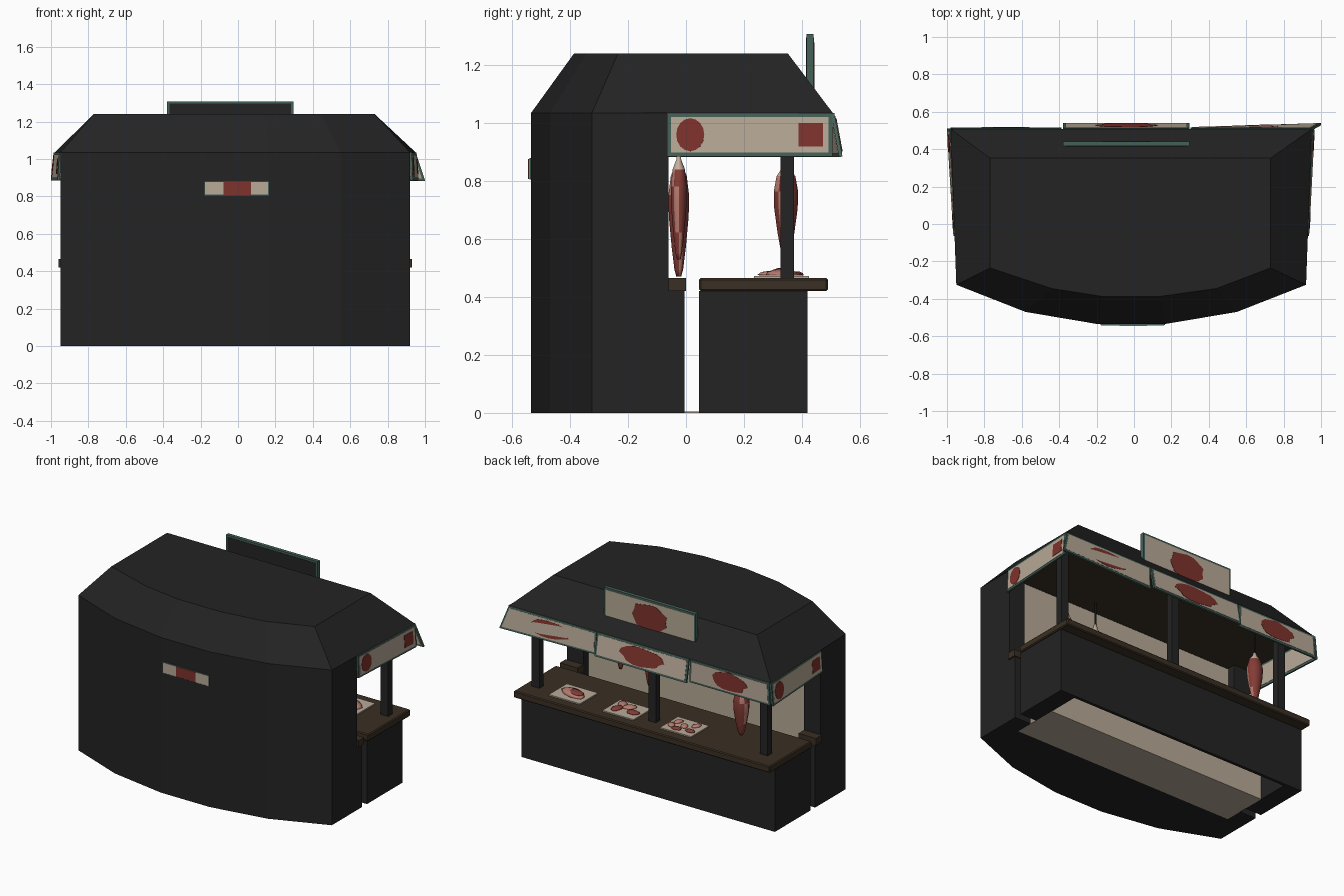
import bpy, bmesh, math, random
from mathutils import Vector

if "Cube" in bpy.data.objects:
    bpy.data.objects.remove(bpy.data.objects["Cube"])

random.seed(4)

def material(name, r, g, b):
    m = bpy.data.materials.new(name)
    m.diffuse_color = (r, g, b, 1)
    m.use_nodes = True
    m.node_tree.nodes["Principled BSDF"].inputs["Base Color"].default_value = m.diffuse_color
    return m

BLACK = material("black_paint", .017, .017, .017)
CREAM = material("cream", .48, .40, .31)
RED = material("sign_red", .21, .032, .025)
TEAL = material("teal_frame", .06, .12, .10)
WOOD = material("dark_wood", .042, .028, .017)
MEAT = material("meat_red", .23, .045, .036)
PINK = material("meat_pink", .48, .20, .16)
FAT = material("fat", .58, .43, .35)

def finish(name, bm, *mats, smooth=False):
    bmesh.ops.recalc_face_normals(bm, faces=bm.faces)
    me = bpy.data.meshes.new(name)
    bm.to_mesh(me)
    bm.free()
    for m in mats:
        me.materials.append(m)
    if smooth:
        for p in me.polygons:
            p.use_smooth = True
    ob = bpy.data.objects.new(name, me)
    bpy.context.collection.objects.link(ob)
    return ob

def loft(name, low, high, *mats):
    """Closed solid between two matching loops of 3D points."""
    bm = bmesh.new()
    a = [bm.verts.new(p) for p in low]
    b = [bm.verts.new(p) for p in high]
    n = len(a)
    base = bm.faces.new(a)
    bm.faces.new(b)
    for i in range(n):
        bm.faces.new((a[i], a[(i + 1) % n], b[(i + 1) % n], b[i]))
    base.material_index = len(mats) - 1   # last material goes on the base
    return finish(name, bm, *mats)

def prism(name, pts, z0, z1, *mats):
    return loft(name, [(x, y, z0) for x, y in pts], [(x, y, z1) for x, y in pts], *mats)

def box(name, x0, x1, y0, y1, z0, z1, mat):
    return prism(name, [(x0, y0), (x1, y0), (x1, y1), (x0, y1)], z0, z1, mat)

# ---- kiosk body: curved back wall, thick side jambs, stepped at counter height
CURVE = [(-.95, -.325), (-.58, -.47), (-.195, -.535), (.165, -.535), (.55, -.47), (.92, -.325)]

def body_outline(front):
    return CURVE + [(.92, front), (.80, front), (.80, -.12), (-.83, -.12), (-.83, front), (-.95, front)]

prism("lower_wall", body_outline(-.005), 0, .42, BLACK)
prism("upper_wall", body_outline(-.06), .42, 1.035, BLACK)
box("inner_wall", -.83, .80, -.12, -.114, 0, 1.03, CREAM)
box("floor", -.83, .80, -.12, .19, 0, .004, CREAM)
for side, x0, x1 in (("left", -.96, -.83), ("right", .80, .93)):
    box(side + "_jamb_ledge", x0, x1, -.06, 0, .42, .465, WOOD)

# ---- hipped roof with wooden ceiling
TOP = [(-.77, -.235), (-.44, -.345), (-.17, -.387), (.14, -.387), (.44, -.345), (.73, -.235),
       (.73, .352), (-.77, .352)]
eaves = CURVE + [(.95, .507), (-.98, .507)]
loft("roof", [(x, y, 1.035) for x, y in eaves], [(x, y, 1.24) for x, y in TOP], BLACK, WOOD)

# ---- counter
top = box("counter_top", -.96, .93, .045, .49, .42, .465, WOOD)
bev = top.modifiers.new("bevel", 'BEVEL')
bev.width = .006
box("counter_front", -.95, .92, .40, .42, 0, .42, BLACK)
for side, x0, x1 in (("left", -.95, -.83), ("right", .80, .92)):
    box(side + "_counter_end", x0, x1, .045, .40, 0, .42, BLACK)
box("counter_back", -.83, .80, .047, .19, .002, .42, CREAM)
for side, x in (("left", -.835), ("middle", -.01), ("right", .85)):
    box(side + "_post", x - .028, x + .028, .327, .372, .465, 1.035, BLACK)

# ---- framed signs on any four corners (seen from outside: bl, br, tr, tl)
def sign(name, corners, blobs, border=.013, thick=.012):
    a, b, c, d = [Vector(p) for p in corners]
    n = (b - a).cross(d - a).normalized()
    w, h = (b - a).length, (d - a).length

    def at(u, v, off):
        return a.lerp(b, u).lerp(d.lerp(c, u), v) + n * off

    def plate(part, uv, o0, o1, mat):
        loft(name + part, [at(u, v, o0) for u, v in uv], [at(u, v, o1) for u, v in uv], mat)

    def rect(du, dv):
        return [(du, dv), (1 - du, dv), (1 - du, 1 - dv), (du, 1 - dv)]

    plate("_frame", rect(0, 0), -thick, 0, TEAL)
    plate("_panel", rect(border / w, border / h), -.002, .002, CREAM)
    plate("_back", rect(border / w, border / h), -thick - .002, -thick + .002,
          BLACK if "roof" in name else CREAM)
    for i, (kind, u0, ru, rv) in enumerate(blobs):
        if kind == "square":
            uv = [(u0 - ru, .5 - rv), (u0 + ru, .5 - rv), (u0 + ru, .5 + rv), (u0 - ru, .5 + rv)]
        else:
            k = 16
            uv = []
            for j in range(k):
                t = 2 * math.pi * j / k
                s = 1 if kind == "circle" else random.uniform(.82, 1.05)
                uv.append((u0 + ru * s * math.cos(t), .5 + rv * s * math.sin(t)))
        plate("_mark_%d" % i, uv, .001, .004, RED)

Z0, Z1 = .885, 1.035
sign("front_flap_right", [(1.0, .54, Z0), (.303, .517, Z0), (.303, .512, Z1), (.95, .512, Z1)],
     [("blob", .5, .22, .42)])
sign("front_flap_middle", [(.297, .54, Z0), (-.38, .54, Z0), (-.38, .512, Z1), (.297, .512, Z1)],
     [("blob", .5, .24, .42)])
sign("front_flap_left", [(-.387, .515, Z0), (-.98, .515, Z0), (-.97, .512, Z1), (-.387, .512, Z1)],
     [("blob", .5, .22, .42)])
sign("side_flap_right", [(.935, -.065, Z0), (.965, .505, Z0), (.955, .505, Z1), (.93, -.065, Z1)],
     [("circle", .14, .085, .38), ("square", .87, .075, .27)])
sign("side_flap_left", [(-1.0, .51, Z0), (-.965, -.065, Z0), (-.955, -.065, Z1), (-.985, .51, Z1)],
     [("circle", .14, .085, .38), ("square", .87, .075, .27)])
sign("roof_sign", [(.297, .44, 1.075), (-.38, .44, 1.075), (-.38, .44, 1.308), (.297, .44, 1.308)],
     [("blob", .5, .21, .40)], thick=.024)
sign("back_sign", [(-.18, -.541, .805), (.165, -.541, .805), (.165, -.541, .88), (-.18, -.541, .88)],
     [("square", .51, .21, .46)], border=.004, thick=.008)

# ---- hanging meat, turned from a profile of (radius, height fraction)
HAM = [(.012, 0), (.022, .06), (.036, .25), (.050, .5), (.052, .68), (.040, .84), (.016, .93), (.010, 1)]

def hanging(name, x, y, z0, z1, scale=1, flat=.75):
    bm = bmesh.new()
    k = 10
    rings = [[bm.verts.new((x + r * scale * math.cos(2 * math.pi * j / k),
                            y + r * scale * flat * math.sin(2 * math.pi * j / k),
                            z0 + t * (z1 - z0))) for j in range(k)] for r, t in HAM]
    for i in range(len(rings) - 1):
        for j in range(k):
            f = bm.faces.new((rings[i][j], rings[i][(j + 1) % k],
                              rings[i + 1][(j + 1) % k], rings[i + 1][j]))
            # fatty streaks on two sides, pale shank at the top
            f.material_index = 2 if i >= 5 else 1 if (j + i // 2) % 5 == 0 else 0
    bm.faces.new(rings[0])
    bm.faces.new(rings[-1])
    finish(name, bm, MEAT, PINK, FAT, smooth=True)
    box(name + "_hook", x - .004, x + .004, y - .004, y + .004, z1 - .01, 1.035, BLACK)

hanging("hanging_ham", .28, -.025, .47, .885, 1.0, .72)
hanging("hanging_cut", .50, -.025, .53, .90, .8, .7)
hanging("hanging_leg", -.65, .345, .54, .87, 1.0, .85)

# ---- trays of meat on the counter
def cut(name, x, y, rx, ry, rz, turn, mat, z=.476):
    bm = bmesh.new()
    bmesh.ops.create_icosphere(bm, subdivisions=2, radius=1)
    for v in bm.verts:
        s = random.uniform(.9, 1.08)
        px, py = v.co.x * rx * s, v.co.y * ry * s
        v.co = (x + px * math.cos(turn) - py * math.sin(turn),
                y + px * math.sin(turn) + py * math.cos(turn), z + max(v.co.z, -.1) * rz)
    finish(name, bm, mat, smooth=True)

for i, x in enumerate((.60, .205, -.22)):
    box("tray_%d" % i, x - .115, x + .115, .235, .425, .465, .473, CREAM)
cut("roast", .60, .33, .095, .055, .022, -.3, PINK)
cut("roast_core", .575, .335, .06, .035, .012, -.3, MEAT, .489)
for i, (dx, dy) in enumerate([(-.06, .02), (.0, -.03), (.055, .025), (.06, -.04)]):
    cut("steak_%d" % i, .205 + dx, .33 + dy, .045, .03, .014, i * .7, PINK if i % 2 else MEAT)
for i, (dx, dy) in enumerate([(-.07, .04), (-.06, -.04), (0, .0), (.02, .055), (.065, -.03), (.075, .03)]):
    cut("chop_%d" % i, -.22 + dx, .33 + dy, .034, .022, .013, i * 1.1, MEAT if i % 3 == 0 else PINK)
